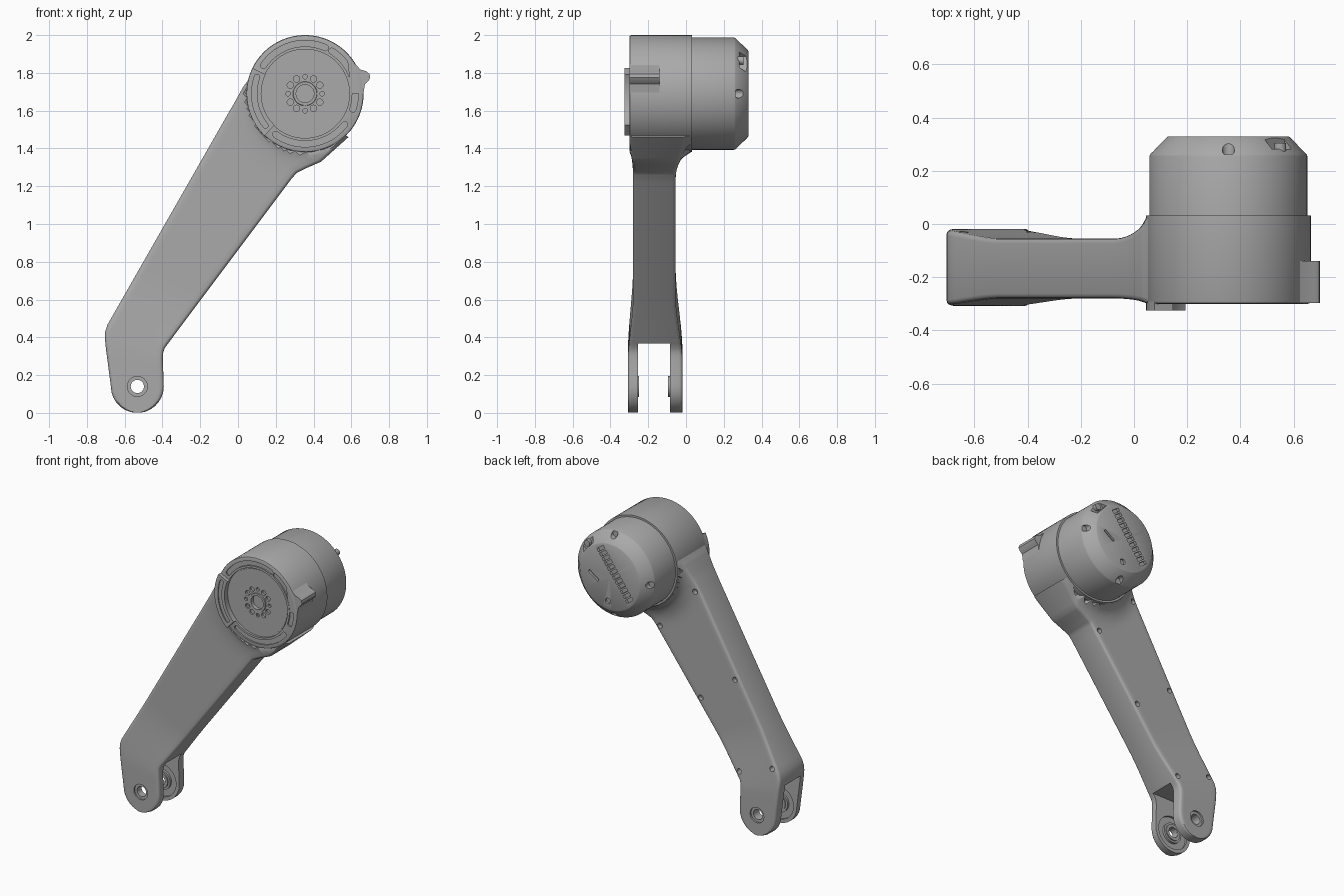
import bpy, bmesh, math
from mathutils import Vector

if "Cube" in bpy.data.objects:
    bpy.data.objects.remove(bpy.data.objects["Cube"])

GREY = (0.40, 0.40, 0.40, 1)
grey = bpy.data.materials.new("grey_metal")
grey.use_nodes = True
grey.diffuse_color = GREY
grey.node_tree.nodes["Principled BSDF"].inputs["Base Color"].default_value = GREY

DRUM = (0.355, 1.69)
PIN = (-0.533, 0.14)


def finish(name, bm):
    bmesh.ops.recalc_face_normals(bm, faces=bm.faces)
    mesh = bpy.data.meshes.new(name)
    bm.to_mesh(mesh)
    bm.free()
    mesh.materials.append(grey)
    obj = bpy.data.objects.new(name, mesh)
    bpy.context.collection.objects.link(obj)
    return obj


def lathe(name, profile, centre, seg=96):
    """Revolve (radius, y) points around a y-parallel axis."""
    bm = bmesh.new()
    vs = [bm.verts.new((centre[0] + r, y, centre[1])) for r, y in profile]
    es = [bm.edges.new(p) for p in zip(vs, vs[1:])]
    bmesh.ops.spin(bm, geom=vs + es, cent=(centre[0], 0, centre[1]), axis=(0, 1, 0),
                   angle=math.tau, steps=seg)
    bmesh.ops.remove_doubles(bm, verts=bm.verts, dist=1e-5)
    return finish(name, bm)


def prisms(name, outlines, y0, y1):
    """Extrude xz outlines from y0 to y1 in one object."""
    bm = bmesh.new()
    for pts in outlines:
        a = [bm.verts.new((x, y0, z)) for x, z in pts]
        b = [bm.verts.new((x, y1, z)) for x, z in pts]
        bm.faces.new(a)
        bm.faces.new(b[::-1])
        for i in range(len(a)):
            j = (i + 1) % len(a)
            bm.faces.new((a[j], a[i], b[i], b[j]))
    return finish(name, bm)


def polar(r, deg, c=DRUM):
    t = math.radians(deg)
    return (c[0] + r * math.cos(t), c[1] + r * math.sin(t))


def circle(c, r, n=20):
    return [polar(r, 360 * i / n, c) for i in range(n)]


def bar(c, length, width, deg):
    """Rectangle outline turned by deg."""
    d = Vector((math.cos(math.radians(deg)), math.sin(math.radians(deg))))
    n = Vector((-d.y, d.x))
    return [Vector(c) + d * i * length / 2 + n * j * width / 2
            for i, j in ((-1, -1), (1, -1), (1, 1), (-1, 1))]


def arc(r0, r1, a0, a1, rounded=True, n=24):
    """Ring-sector outline, optionally with round ends."""
    angles = [a0 + (a1 - a0) * i / n for i in range(n + 1)]
    pts = [polar(r1, a) for a in angles]
    mid, half = (r0 + r1) / 2, (r1 - r0) / 2
    if rounded:
        pts += [polar(half, a1 + k, polar(mid, a1)) for k in (30, 60, 90, 120, 150)]
    pts += [polar(r0, a) for a in reversed(angles)]
    if rounded:
        pts += [polar(half, a0 + 180 + k, polar(mid, a0)) for k in (30, 60, 90, 120, 150)]
    return pts


def cut(target, cutter):
    mod = target.modifiers.new("cut", 'BOOLEAN')
    mod.object, mod.operation, mod.solver = cutter, 'DIFFERENCE', 'EXACT'
    bpy.context.view_layer.objects.active = target
    bpy.ops.object.modifier_apply(modifier=mod.name)
    bpy.data.objects.remove(cutter)


def smoothstep(t):
    t = min(max(t, 0), 1)
    return t * t * (3 - 2 * t)


# Arm: sections between left and right edges, from the fork end to the drum
keys = [((PIN[0] - .14 * math.cos(a), PIN[1] - .14 * math.sin(a)),
         (PIN[0] + .14 * math.cos(a), PIN[1] - .14 * math.sin(a)), 1)
        for a in map(math.radians, (83, 72, 60, 48, 36, 24, 12))]
keys += [((-.673, .14), (-.393, .14), 4), ((-.698, .33), (-.398, .285), 2),
         ((-.705, .395), (-.396, .32), 1), ((-.703, .43), (-.388, .343), 1),
         ((-.692, .465), (-.372, .365), 36), ((-.04, 1.606), (.28, 1.235), 3),
         ((-.02, 1.64), (.31, 1.27), 4), ((.01, 1.695), (.36, 1.295), 4),
         ((.03, 1.73), (.44, 1.33), 6), ((.06, 1.77), (.585, 1.46), 1)]
stations = []
for (l0, r0, n), (l1, r1, _) in zip(keys, keys[1:]):
    for i in range(n):
        stations.append((Vector(l0).lerp(Vector(l1), i / n), Vector(r0).lerp(Vector(r1), i / n)))
stations.append((Vector(keys[-1][0]), Vector(keys[-1][1])))


def arm_depth(p, zmid):
    """Front and back y of the arm: thick fork, slim shank, flare at the drum."""
    s = smoothstep((zmid - .28) / .42)
    front, back = -.308 + .028 * s, -.018 - .037 * s
    d = (p - Vector(DRUM)).length
    if d < .303:
        return -.28, 0
    t = min(max((.46 - d) / .148, 0), 1)
    flare = 1 - math.sqrt(1 - t * t)
    return front - .019 * flare, back + .083 * flare


bm = bmesh.new()
rings = []
for left, right in stations:
    width = (right - left).length
    rc = min(.018, width * .2)
    corner = [(0, rc), (.13 * rc, .5 * rc), (.5 * rc, .13 * rc), (rc, 0)]
    row = corner + [(rc + (width - 2 * rc) * i / 16, 0) for i in range(1, 16)]
    row += [(width - p, d) for p, d in reversed(corner)]
    face, rear = [], []
    for pos, inset in row:
        p = left.lerp(right, pos / width)
        f, b = arm_depth(p, (left.y + right.y) / 2)
        face.append(bm.verts.new((p.x, f + inset, p.y)))
        rear.append(bm.verts.new((p.x, b - inset, p.y)))
    rings.append(face + rear[::-1])
for a, b in zip(rings, rings[1:]):
    for i in range(len(a)):
        j = (i + 1) % len(a)
        bm.faces.new((a[i], a[j], b[j], b[i]))
bm.faces.new(rings[0])
bm.faces.new(rings[-1])
arm = finish("arm", bm)

# Fork slot, pin hole with counterbores, inner grooves
cut(arm, prisms("slot_cutter", [[(-1, -.1), (0, -.1), (0, .367), (-1, .367)]], -.255, -.085))
cut(arm, lathe("pin_cutter", [(0, -.4), (.053, -.4), (.053, -.297), (.035, -.297), (.035, -.03),
                              (.053, -.03), (.053, .1), (0, .1)], PIN, 40))
cut(arm, lathe("groove_cutter", [(.07, -.27), (.115, -.27), (.115, -.07), (.07, -.07), (.07, -.27)],
               PIN, 40))

# Screw holes in pairs along the back
screws = []
for z in (.43, .92, 1.40):
    left, right = min(stations, key=lambda s: abs((s[0].y + s[1].y) / 2 - z))
    inset = (right - left).normalized() * .035
    screws += [circle(left + inset, .018), circle(right - inset, .018)]
cut(arm, prisms("screw_cutter", screws, -.085, .1))

# Drum housing with recessed front disc and hub ring
housing = lathe("drum_housing", [
    (0, -.272), (.047, -.272), (.047, -.297), (.062, -.297), (.064, -.290), (.228, -.290),
    (.228, -.285), (.235, -.285), (.235, -.300), (.300, -.300), (.307, -.297), (.31, -.290),
    (.31, .032), (.28, .032), (0, .032)], DRUM, 128)
cut(housing, prisms("face_slot_cutter", [arc(.25, .282, 66, 146), arc(.25, .282, -18, 58),
                                         arc(.25, .282, 234, 322)], -.35, -.290))
cut(housing, prisms("bolt_cutter", [circle(polar(.09, 30 * i), .017 if i % 3 else .012, 16)
                                    for i in range(12)], -.35, -.275))

# Raised sector plate on the drum face
sector = prisms("sector_plate", [arc(.232, .309, 154, 226, False)], -.325, -.29)
cut(sector, prisms("sector_cutter", [arc(.255, .283, 161, 219)], -.35, -.317))

# Side lug
lug = prisms("side_lug", [[(.58, 1.86), (.625, 1.842), (.648, 1.818), (.68, 1.808), (.696, 1.795),
                           (.70, 1.775), (.69, 1.757), (.672, 1.74), (.664, 1.69), (.6, 1.69)]],
             -.298, -.14)

# Rear motor cap with chamfer, edge bores, vent row and ports
cap = lathe("motor_cap", [(0, .0), (.297, .0), (.297, .255), (.294, .263), (.232, .326),
                          (.225, .33), (0, .33)], DRUM, 128)
cut(cap, prisms("edge_bore_cutter", [circle(polar(.278, a), .023) for a in (0, 90, 180, 270)],
                .262, .4))
cut(cap, prisms("connector_cutter", [bar(polar(.272, 42), .075, .11, 42)], .282, .4))
plug = prisms("connector_plug", [circle(polar(.262, 42), .022)], .27, .305)
run = Vector((math.cos(math.radians(54)), math.sin(math.radians(54))))
vents = [bar(Vector((.315, 1.72)) + run * (i - 5.5) * .034, .022, .06, 54) for i in range(12)]
cut(cap, prisms("vent_cutter", vents, .312, .4))
cut(cap, prisms("port_cutter", [bar((.48, 1.67), .09, .018, 35), circle((.37, 1.52), .02)], .315, .4))

# Pin bushings on the inner fork faces
bushings = [lathe("bushing_" + side, [(.036, y0), (.056, y0), (.056, y1), (.036, y1), (.036, y0)], PIN, 40)
            for side, y0, y1 in (("front", -.262, -.248), ("back", -.094, -.078))]

# Smooth shading with sharp edges kept
bpy.ops.object.select_all(action='DESELECT')
for obj in [arm, housing, sector, lug, cap, plug] + bushings:
    obj.select_set(True)
bpy.context.view_layer.objects.active = arm
bpy.ops.object.shade_smooth_by_angle(angle=math.radians(32))
